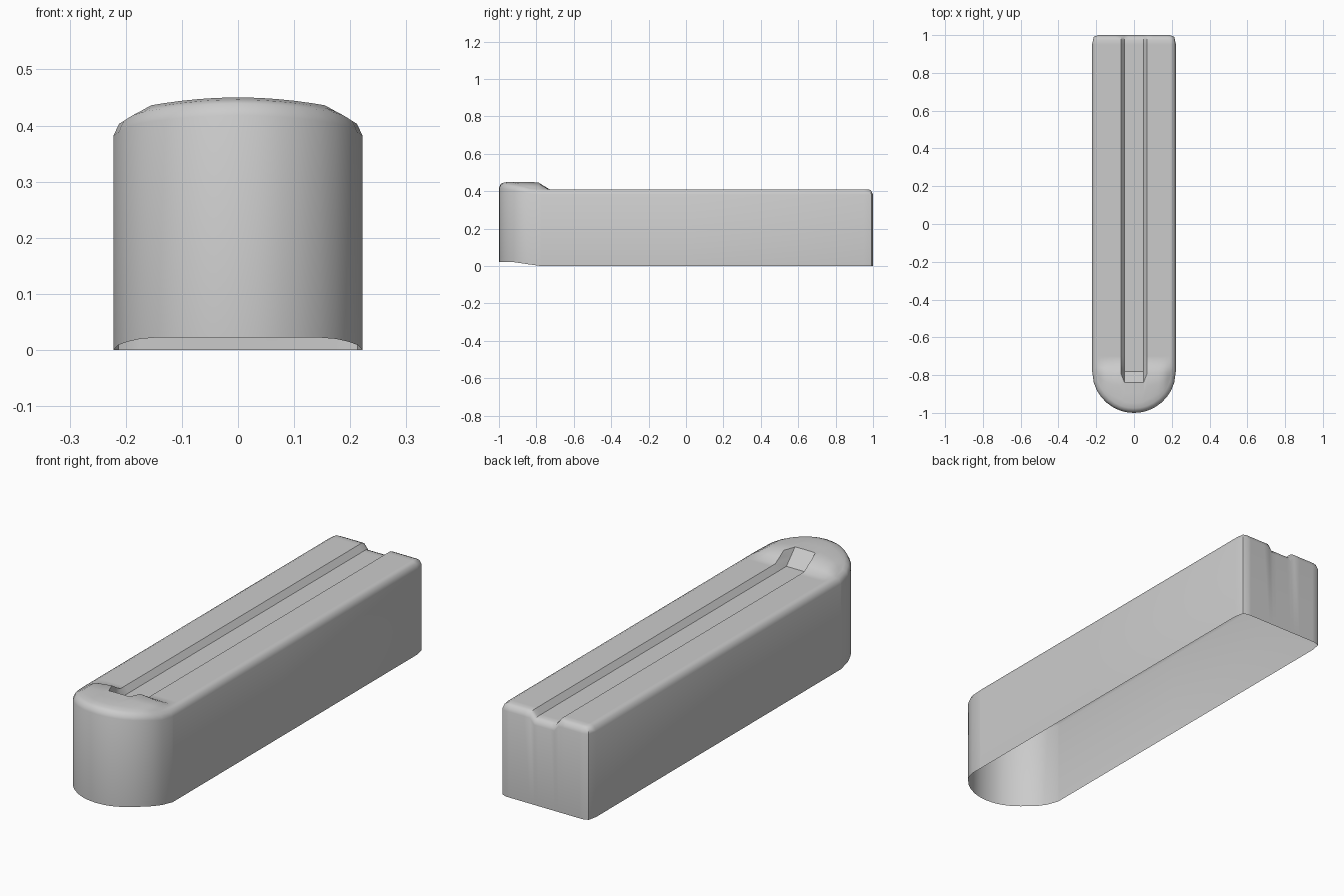
import bpy, bmesh
from math import sqrt, hypot

if "Cube" in bpy.data.objects:
    bpy.data.objects.remove(bpy.data.objects["Cube"])

W, D = 0.222, 0.025          # half width of the body, size of the edge rounding
R, CY, BACK = W - D, -0.778, 1.0 - D
half = [0.03, 0.05, 0.07, 0.10, 0.13, 0.155, 0.175, 0.189, R]
xs = [-x for x in reversed(half)] + [0.0] + half

def column(x):
    """Points (y, z) of the top surface from the rounded front to the back."""
    a = abs(x)
    floor = 0.385 if a < 0.06 else 0.41
    crest, end = (-0.84, -0.78) if a < 0.06 else (-0.79, -0.73)
    front = CY - sqrt(max(R * R - x * x, 0))
    crest = max(crest, front + 0.01)
    top = 0.45 - 0.015 * (a / 0.16) ** 2
    if a > 0.16:
        top = max(0.41, 0.435 - 0.025 * (a - 0.16) / (R - 0.16))
    pts = [(front + (crest - front) * t, top - (0.004 if t == 0 and a < 0.16 else 0))
           for t in (0, 0.2, 0.6, 1)]
    pts += [((crest + end) / 2, (top + floor) / 2), (end, floor)]
    return pts + [(y, floor) for y in (-0.70, 0.0, 0.95, BACK)]

bm = bmesh.new()

# Top surface with raised nose and central groove
grid = [[bm.verts.new((x, y, z)) for y, z in column(x)] for x in xs]
for c0, c1 in zip(grid, grid[1:]):
    for j in range(len(c0) - 1):
        bm.faces.new((c0[j], c1[j], c1[j + 1], c0[j + 1]))

# Boundary of the top, counter-clockwise from above
edge = [c[0] for c in grid] + grid[-1][1:] + [c[-1] for c in grid[-2::-1]] + grid[0][-2:0:-1]

def outward(v):
    x, y = v.co.x, v.co.y
    if y <= CY:
        n = hypot(x, y - CY)
        return x / n, (y - CY) / n
    side = (x > 0) - (x < 0) if abs(x) > R - 1e-4 else 0
    rear = 1 if y > BACK - 1e-4 else 0
    k = 0.65 if side and rear else 1
    return side * k, rear * k

# Rounded rim and walls; underside left open, lifted under the nose
top = edge
for out, drop in ((0.6, 0.007), (1.0, 0.028), (1.0, None)):
    ring = []
    for v in edge:
        nx, ny = outward(v)
        x, y = v.co.x + nx * D * out, v.co.y + ny * D * out
        lift = 0.022 * min(1, max(0, (-y - 0.78) / 0.15))
        ring.append(bm.verts.new((x, y, lift if drop is None else v.co.z - drop)))
    for i in range(len(edge)):
        j = (i + 1) % len(edge)
        bm.faces.new((top[i], ring[i], ring[j], top[j]))
    top = ring

bmesh.ops.recalc_face_normals(bm, faces=bm.faces)
if sum(f.normal.z * f.calc_area() for f in bm.faces) < 0:
    bmesh.ops.reverse_faces(bm, faces=bm.faces)
mesh = bpy.data.meshes.new("grooved_body")
bm.to_mesh(mesh)
bm.free()
body = bpy.data.objects.new("grooved_body", mesh)
bpy.context.collection.objects.link(body)
bpy.context.view_layer.objects.active = body
body.select_set(True)
bpy.ops.object.shade_smooth_by_angle(angle=0.8)
